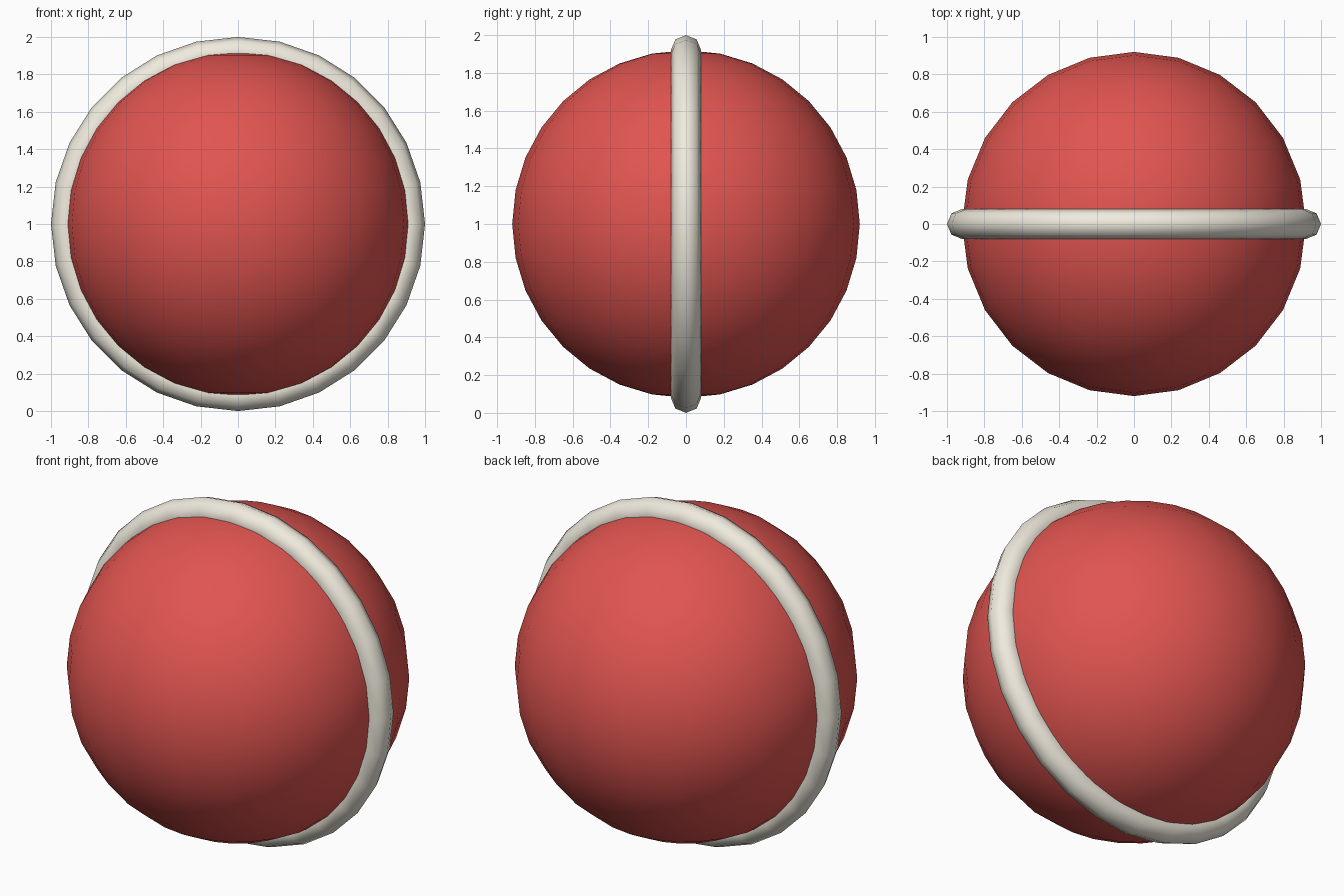
import bpy
from math import pi

if "Cube" in bpy.data.objects:
    bpy.data.objects.remove(bpy.data.objects["Cube"])


def finish(name, colour):
    """Name the active object, shade it smooth and colour it."""
    obj = bpy.context.object
    obj.name = name
    bpy.ops.object.shade_smooth()
    mat = bpy.data.materials.new(name + "_colour")
    mat.diffuse_color = (*colour, 1)
    mat.use_nodes = True
    mat.node_tree.nodes["Principled BSDF"].inputs["Base Color"].default_value = mat.diffuse_color
    obj.data.materials.append(mat)
    return obj


# Red ball
bpy.ops.mesh.primitive_uv_sphere_add(segments=24, ring_count=16, radius=0.92,
                                     location=(0, 0, 1))
finish("ball", (0.75, 0.09, 0.08))

# Cream band standing upright around the ball
bpy.ops.mesh.primitive_torus_add(major_segments=28, minor_segments=8,
                                 major_radius=0.92, minor_radius=0.08,
                                 location=(0, 0, 1), rotation=(pi / 2, 0, 0))
finish("band", (0.87, 0.83, 0.73))
